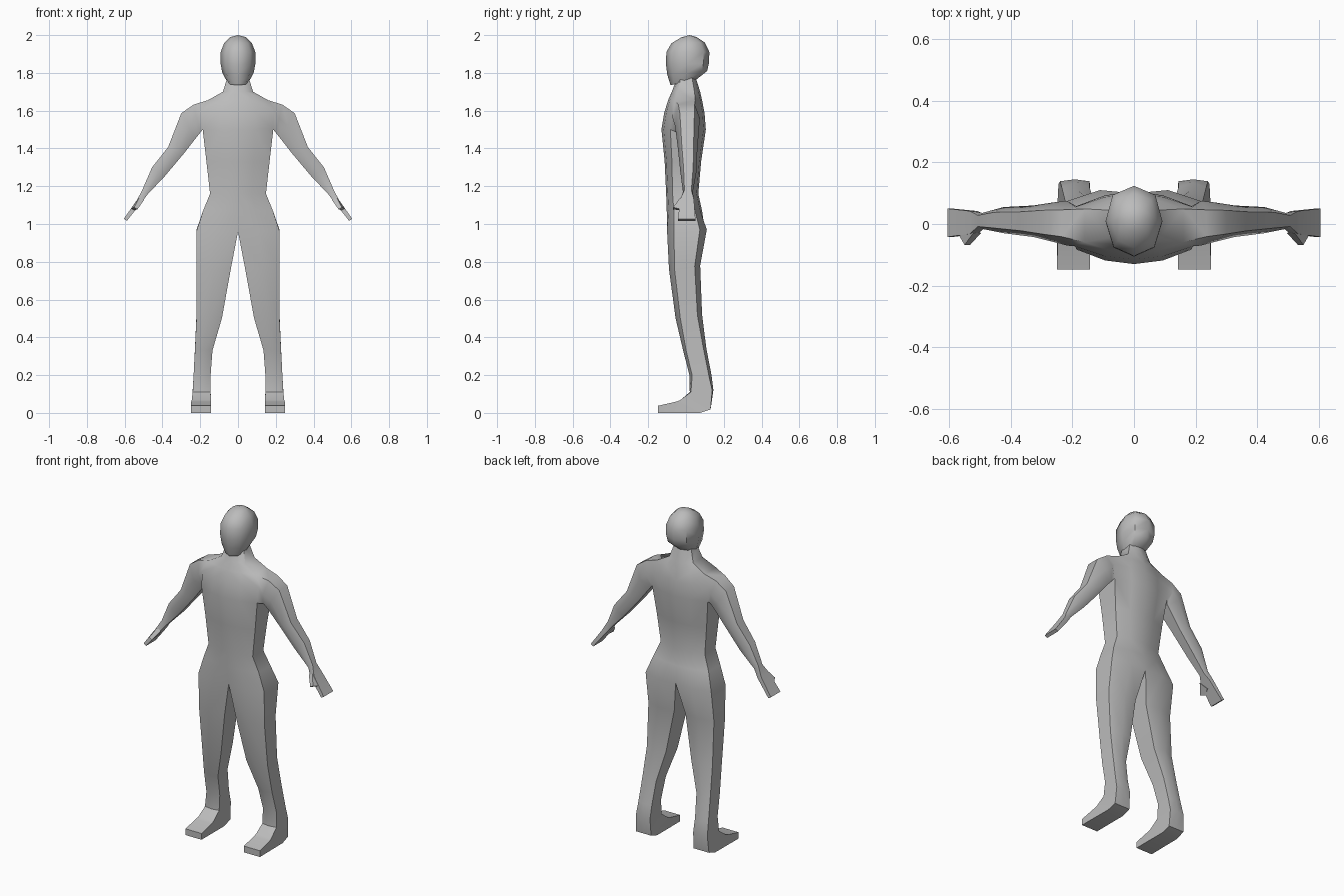
import bpy
import bmesh

cube = bpy.data.objects.get("Cube")
if cube:
    bpy.data.objects.remove(cube, do_unlink=True)

grey = bpy.data.materials.new("plain_grey")
grey.use_nodes = True
grey.diffuse_color = (0.5, 0.5, 0.5, 1)
grey.node_tree.nodes["Principled BSDF"].inputs["Base Color"].default_value = (0.5, 0.5, 0.5, 1)


def add_ring(bm, points, side):
    return [bm.verts.new((x * side, y, z)) for x, y, z in points]


def bridge(bm, a, b, closed=True, skip=None):
    """Join two rings with quads, optionally leaving one gap."""
    n = len(a)
    for i in range(n if closed else n - 1):
        if i != skip:
            j = (i + 1) % n
            bm.faces.new((a[i], a[j], b[j], b[i]))


def finish(bm, name, angle):
    """Weld the halves and turn the bmesh into a shaded object."""
    bmesh.ops.remove_doubles(bm, verts=bm.verts, dist=0.0005)
    bmesh.ops.recalc_face_normals(bm, faces=bm.faces)
    mesh = bpy.data.meshes.new(name)
    bm.to_mesh(mesh)
    bm.free()
    mesh.materials.append(grey)
    obj = bpy.data.objects.new(name, mesh)
    bpy.context.collection.objects.link(obj)
    bpy.ops.object.select_all(action="DESELECT")
    obj.select_set(True)
    bpy.context.view_layer.objects.active = obj
    bpy.ops.object.shade_smooth_by_angle(angle=angle)


def body_ring(x_in, x_out, front, back, shape):
    """Six points: front inner, middle, outer, then back outer, middle, inner."""
    xs = (x_in, (x_in + x_out) / 2, x_out)
    mid = [(f + b) / 2 for f, b in zip(front, back)]

    def row(end):
        return [(x, mid[0] + (end[0] - mid[0]) * k, mid[1] + (end[1] - mid[1]) * k)
                for x, k in zip(xs, shape)]
    return row(front) + row(back)[::-1]


def arm_ring(upper, lower, yf, yb, k):
    """Six points around the arm, starting at the lower front."""
    mx, mz = (upper[0] + lower[0]) / 2, (upper[1] + lower[1]) / 2
    my, h = (yf + yb) / 2, (yb - yf) / 2 * k
    (ux, uz), (lx, lz) = upper, lower
    return [(lx, my - h, lz), (lx, my + h, lz), (mx, yb, mz),
            (ux, my + h, uz), (ux, my - h, uz), (mx, yf, mz)]


# Torso levels from neck to waist: height, half width, front, back
TORSO = [
    (1.78, 0.055, -0.045, 0.05),
    (1.70, 0.08, -0.075, 0.075),
    (1.655, 0.16, -0.095, 0.085),
    (1.59, 0.19, -0.115, 0.098),
    (1.50, 0.187, -0.13, 0.105),
    (1.33, 0.167, -0.113, 0.08),
    (1.16, 0.148, -0.105, 0.065),
    (1.07, 0.185, -0.102, 0.085),
]
ROUND, THIGH, SHIN, FLAT = (1, 0.9, 0.6), (0.8, 1, 0.65), (0.75, 1, 0.75), (1, 1, 1)
# Legs from hip to toe: inner x, outer x, front (y, z), back (y, z), shape
LEG = [
    (0, 0.22, (-0.10, 0.96), (0.11, 0.97), (0.9, 1, 0.65)),
    (0.038, 0.22, (-0.09, 0.76), (0.075, 0.78), THIGH),
    (0.085, 0.22, (-0.055, 0.50), (0.085, 0.52), THIGH),
    (0.135, 0.228, (-0.015, 0.33), (0.108, 0.34), SHIN),
    (0.145, 0.235, (0.018, 0.20), (0.135, 0.20), SHIN),
    (0.145, 0.24, (0.02, 0.11), (0.145, 0.12), (0.9, 1, 0.9)),
    (0.143, 0.245, (-0.03, 0.068), (0.13, 0.018), FLAT),
    (0.142, 0.248, (-0.05, 0.06), (0.075, 0), FLAT),
    (0.142, 0.25, (-0.147, 0.038), (-0.147, 0), FLAT),
]
# Arms from shoulder to fingertips: upper (x, z), lower (x, z), front, back, shape
ARM = [
    ((0.235, 1.632), (0.20, 1.483), -0.07, 0.075, 0.6),
    ((0.30, 1.587), (0.225, 1.452), -0.058, 0.07, 0.6),
    ((0.37, 1.407), (0.285, 1.375), -0.042, 0.06, 0.6),
    ((0.455, 1.30), (0.39, 1.25), -0.03, 0.055, 0.6),
    ((0.507, 1.18), (0.478, 1.158), -0.016, 0.036, 0.7),
    ((0.533, 1.13), (0.508, 1.118), -0.032, 0.042, 1),
    ((0.605, 1.027), (0.588, 1.017), -0.042, 0.05, 1),
]

# Body with arms and legs, as one welded skin
bm = bmesh.new()
for side in (1, -1):
    torso = [add_ring(bm, body_ring(0, w, (f, z), (b, z), ROUND), side)
             for z, w, f, b in TORSO]
    leg = [add_ring(bm, body_ring(*spec), side) for spec in LEG]
    for i, (a, b) in enumerate(zip(torso, torso[1:] + leg[:1])):
        bridge(bm, a, b, closed=False, skip=2 if i in (2, 3) else None)
    for a, b in zip(leg, leg[1:]):
        bridge(bm, a, b)
    bm.faces.new(torso[0])
    bm.faces.new(leg[-1])
    # The arm grows out of the gap in the shoulder
    high, middle, low = torso[2:5]
    arm = [[low[2], low[3], middle[3], high[3], high[2], middle[2]]]
    arm += [add_ring(bm, arm_ring(*spec), side) for spec in ARM]
    for a, b in zip(arm, arm[1:]):
        bridge(bm, a, b)
    bm.faces.new(arm[-1])
finish(bm, "body", 0.85)

# Head from chin to crown: front z, back z, half width, front, back
HEAD = [
    (1.735, 1.765, 0.056, -0.082, 0.055),
    (1.79, 1.81, 0.083, -0.099, 0.112),
    (1.845, 1.85, 0.092, -0.106, 0.121),
    (1.91, 1.91, 0.092, -0.104, 0.124),
    (1.957, 1.96, 0.073, -0.077, 0.10),
    (1.988, 1.99, 0.042, -0.025, 0.055),
]
bm = bmesh.new()
for side in (1, -1):
    rings = []
    for zf, zb, w, yf, yb in HEAD:
        pts = []
        for x, t in ((0, 0), (0.72, 0.13), (1, 0.5), (0.75, 0.87), (0, 1)):
            pts.append((w * x, yf + (yb - yf) * t, zf + (zb - zf) * t))
        rings.append(add_ring(bm, pts, side))
    for a, b in zip(rings, rings[1:]):
        bridge(bm, a, b, closed=False)
    bm.faces.new(rings[0])
    crown = bm.verts.new((0, 0.018, 2.0))
    for p, q in zip(rings[-1], rings[-1][1:]):
        bm.faces.new((p, q, crown))
finish(bm, "head", 0.85)

# Thumbs, short tapered stubs on the front edge of each hand
for side, name in ((1, "left_thumb"), (-1, "right_thumb")):
    bm = bmesh.new()
    base = add_ring(bm, [(0.497, -0.03, 1.128), (0.522, -0.03, 1.14),
                         (0.55, 0, 1.10), (0.525, 0, 1.088)], side)
    tip = add_ring(bm, [(0.532, -0.068, 1.078), (0.55, -0.068, 1.088),
                        (0.566, -0.04, 1.082), (0.548, -0.04, 1.073)], side)
    bridge(bm, base, tip)
    bm.faces.new(base)
    bm.faces.new(tip)
    finish(bm, name, 0.5)
